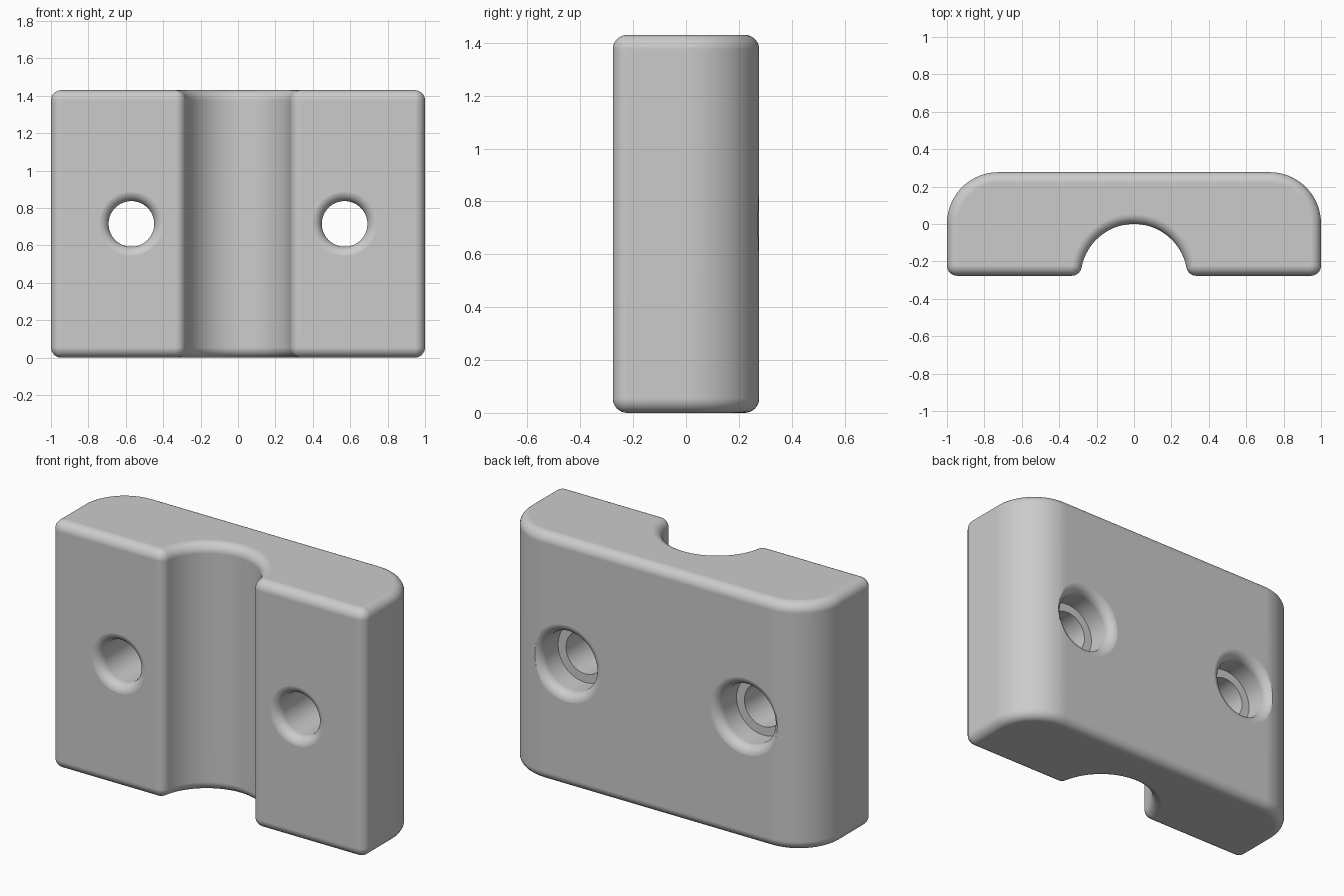
import bpy, bmesh
from math import sin, cos, pi, atan2, sqrt

cube = bpy.data.objects.get("Cube")
if cube:
    bpy.data.objects.remove(cube)

HALF_DEPTH, HEIGHT = 0.277, 1.43
FILLET = 0.055            # small edge rounding
CORNER = 0.275            # large rounding of the back corners
GROOVE, GROOVE_Y = 0.285, -0.285
HOLE, BORE, BORE_DEPTH = 0.122, 0.172, 0.17
HOLE_X = 0.57

grey = bpy.data.materials.new("plain_grey")
grey.use_nodes = True
colour = (0.6, 0.6, 0.6, 1)
grey.diffuse_color = colour
grey.node_tree.nodes["Principled BSDF"].inputs["Base Color"].default_value = colour


def arc(cx, cy, r, start, end, steps):
    angles = [start + (end - start) * i / steps for i in range(steps + 1)]
    return [(cx + r * cos(a), cy + r * sin(a)) for a in angles]


def outline(inset):
    """Plan outline of the block, offset inwards by the inset."""
    small = FILLET - inset
    cy = FILLET - HALF_DEPTH
    rise = cy - GROOVE_Y
    cx = sqrt((GROOVE + FILLET) ** 2 - rise ** 2)
    tilt = atan2(rise, cx)
    half = arc(0, GROOVE_Y, GROOVE + inset, pi / 2, tilt, 20)
    half += arc(cx, cy, small, pi + tilt, 1.5 * pi, 8)[1:]
    half += arc(1 - FILLET, cy, small, -pi / 2, 0, 8)
    half += arc(1 - CORNER, HALF_DEPTH - CORNER, CORNER - inset, 0, pi / 2, 20)
    return half + [(-x, y) for x, y in reversed(half[1:])]


def new_object(name, bm):
    bmesh.ops.remove_doubles(bm, verts=bm.verts, dist=1e-5)
    bmesh.ops.recalc_face_normals(bm, faces=bm.faces)
    mesh = bpy.data.meshes.new(name)
    bm.to_mesh(mesh)
    bm.free()
    mesh.materials.append(grey)
    obj = bpy.data.objects.new(name, mesh)
    bpy.context.collection.objects.link(obj)
    return obj


def skin(name, rings):
    """Join equal rings of points into a closed solid."""
    bm = bmesh.new()
    rows = [[bm.verts.new(p) for p in ring] for ring in rings]
    for a, b in zip(rows, rows[1:]):
        for i in range(len(a)):
            bm.faces.new((a[i - 1], a[i], b[i], b[i - 1]))
    bm.faces.new(rows[0])
    bm.faces.new(rows[-1])
    return new_object(name, bm)


# Block with rounded top and bottom rims
levels = []
for i in range(9):
    a = pi / 2 * i / 8
    levels.append((FILLET * (1 - sin(a)), FILLET * (1 - cos(a))))
levels += [(inset, HEIGHT - z) for inset, z in reversed(levels)]
block = skin("clamp_block", [[(x, y, z) for x, y in outline(d)] for d, z in levels])

# Screw holes: flared front mouth, ledge, flared counterbore at the back
face = HALF_DEPTH + 0.0005
seat = HALF_DEPTH - BORE_DEPTH
profile = [(HOLE + FILLET, -0.35)]
profile += arc(HOLE + FILLET, FILLET - face, FILLET, 1.5 * pi, pi, 8)
profile += [(HOLE, seat), (BORE, seat)]
profile += arc(BORE + FILLET, face - FILLET, FILLET, pi, pi / 2, 8)
profile += [(BORE + FILLET, 0.35)]
for side in (-1, 1):
    rings = [[(side * HOLE_X + x, y, HEIGHT / 2 + z) for x, z in arc(0, 0, r, 0, 2 * pi, 64)[:-1]]
             for r, y in profile]
    cutter = skin("hole_cutter", rings)
    cutter.hide_render = True
    mod = block.modifiers.new("screw_hole", "BOOLEAN")
    mod.operation, mod.solver, mod.object = "DIFFERENCE", "EXACT", cutter
    bpy.context.view_layer.objects.active = block
    bpy.ops.object.modifier_apply(modifier=mod.name)
    bpy.data.objects.remove(cutter)

# Smooth shading with crisp ledges
bpy.ops.object.select_all(action="DESELECT")
block.select_set(True)
bpy.context.view_layer.objects.active = block
bpy.ops.object.shade_smooth_by_angle(angle=pi / 6)
weighted = block.modifiers.new("even_shading", "WEIGHTED_NORMAL")
weighted.keep_sharp = True
